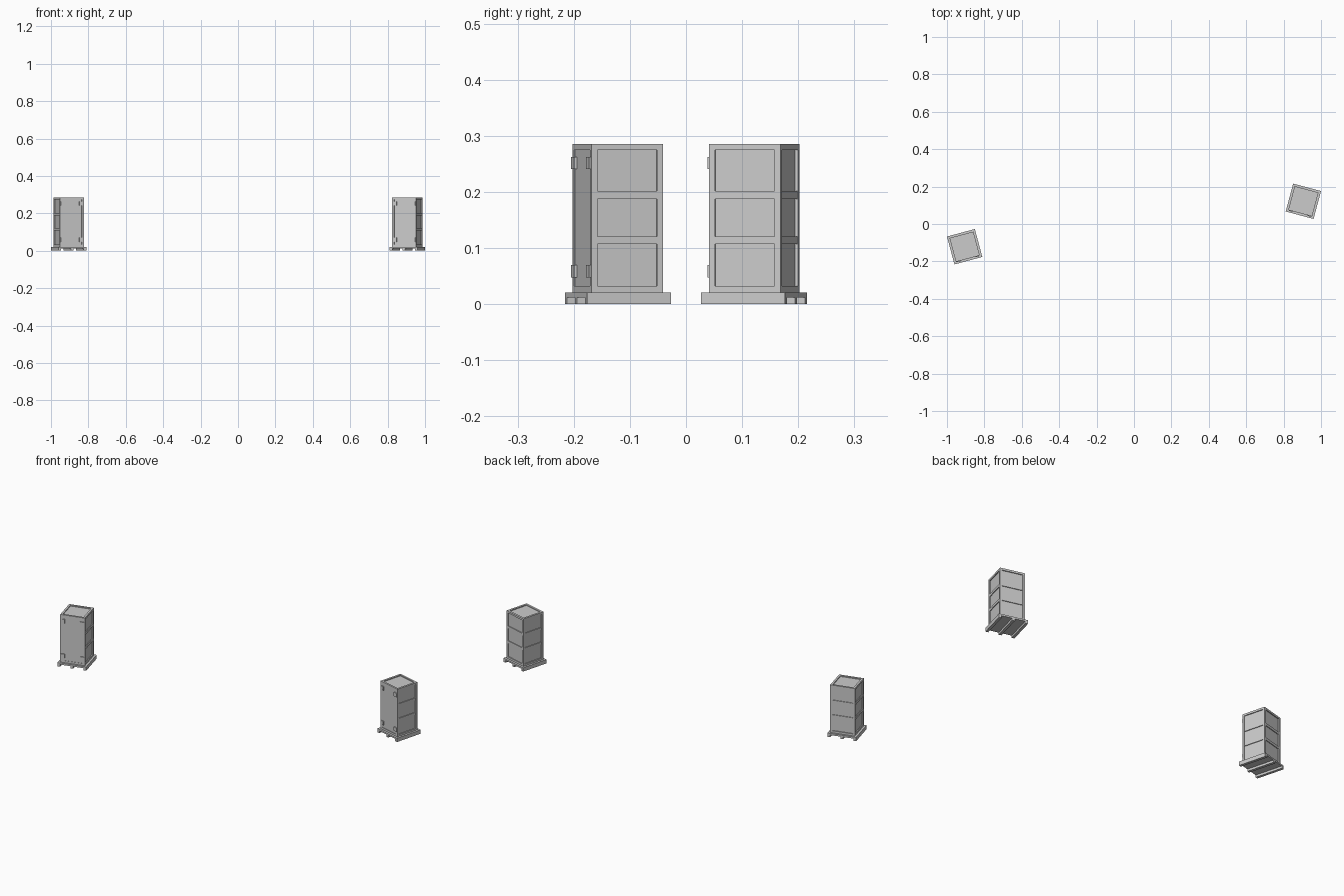
import bpy, math
from mathutils import Matrix

if "Cube" in bpy.data.objects:
    bpy.data.objects.remove(bpy.data.objects["Cube"])

H = 0.066      # half width of the cabinet
P = 0.011      # post and rail width
D = 0.005      # panel recess
B = 0.0772     # half width of the pallet
Z0, Z1 = 0.0212, 0.286


def box(name, lo, hi, frame):
    """Axis-aligned box from two corners, placed in the cabinet's frame."""
    c = [(a + b) / 2 for a, b in zip(lo, hi)]
    s = [b - a for a, b in zip(lo, hi)]
    bpy.ops.mesh.primitive_cube_add(size=1)
    ob = bpy.context.object
    ob.name = name
    ob.data.transform(Matrix.Translation(c) @ Matrix.Diagonal((*s, 1)))
    ob.matrix_world = frame
    return ob


def cabinet(cx, cy, angle):
    f = Matrix.Translation((cx, cy, 0)) @ Matrix.Rotation(math.radians(angle), 4, 'Z')

    # pallet: deck on three runners
    box("pallet_deck", (-B, -B, 0.012), (B, B, Z0), f)
    for x in (-B + 0.00725, 0, B - 0.00725):
        box("pallet_runner", (x - 0.00725, -B, 0), (x + 0.00725, B, 0.012), f)

    # recessed panels of the sides, back and roof
    i = H - D
    box("inner_panels", (-i, -i, Z0), (i, i, Z1 - D), f)

    # corner posts
    q = H - P
    for sx in (-1, 1):
        for sy in (-1, 1):
            x, y = sorted((sx * q, sx * H)), sorted((sy * q, sy * H))
            box("corner_post", (x[0], y[0], Z0), (x[1], y[1], Z1), f)

    # top and bottom rails on all four faces, middle rails on sides and back
    ends = [(Z0, Z0 + P, 0), (Z1 - P, Z1, 0)]
    mids = [(0.107, 0.121, 0.001), (0.188, 0.202, 0.001)]
    for k in range(4):
        g = f @ Matrix.Rotation(k * math.pi / 2, 4, 'Z')
        for a, b, inset in ends + (mids if k else []):
            box("rail", (-q, -H + inset, a), (q, -q, b), g)

    # door, set just behind the frame
    box("door", (-q, -H + 0.0015, Z0 + P), (q, -q, Z1 - P), f)

    # hinges and latches bridging door and posts
    for z in (0.048, 0.241):
        for x in (-0.062, 0.041):
            box("hinge", (x, -H - 0.0035, z), (x + 0.021, -H + 0.003, z + 0.0215), f)


cabinet(-0.9055, -0.1215, 15)
cabinet(0.9055, 0.1215, -15)
